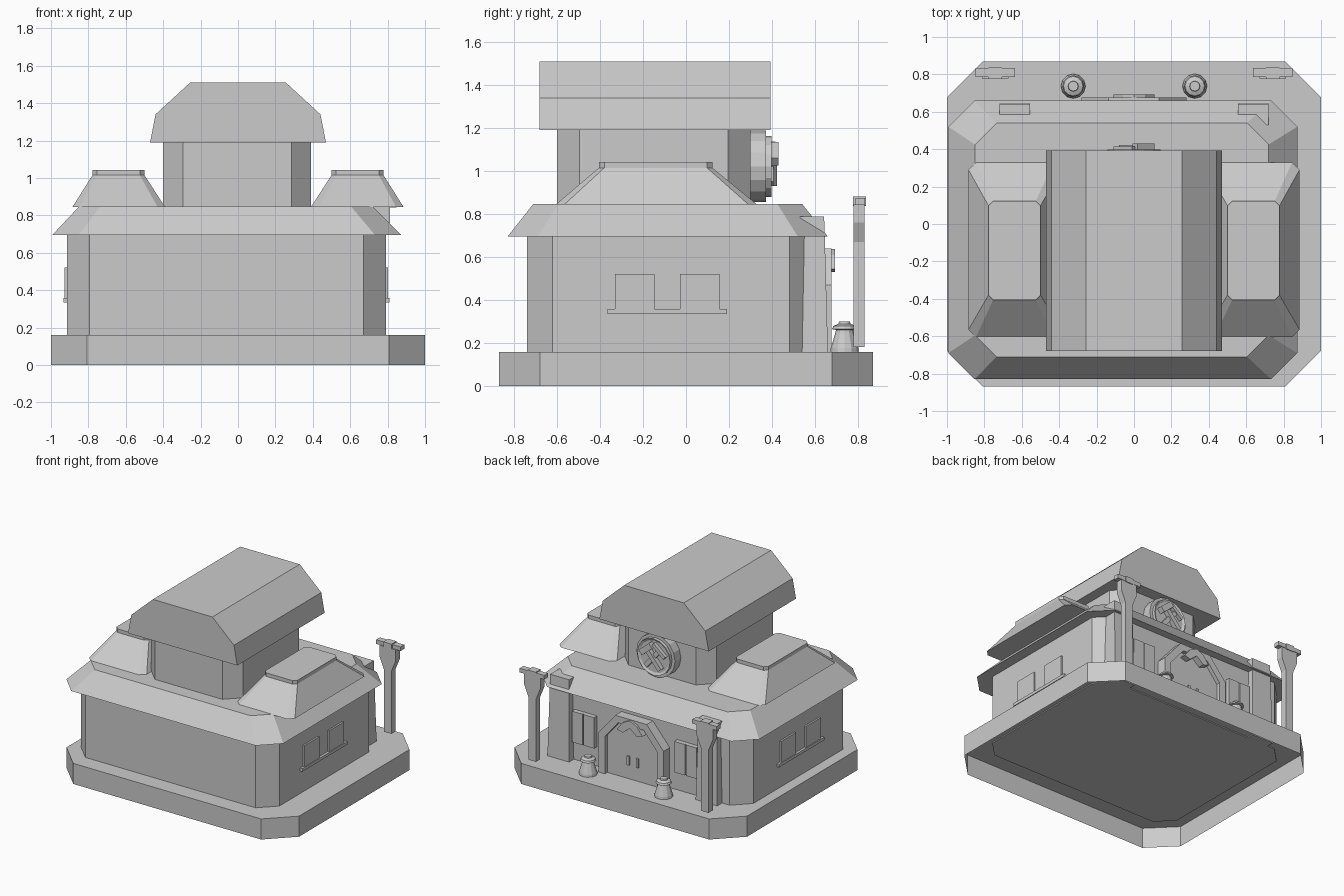
import bpy, bmesh, math
from mathutils import Matrix, Vector

cube = bpy.data.objects.get("Cube")
if cube:
    bpy.data.objects.remove(cube, do_unlink=True)

grey = bpy.data.materials.new("plain_grey")
grey.use_nodes = True
GREY = (0.6, 0.6, 0.6, 1)
grey.diffuse_color = GREY
grey.node_tree.nodes["Principled BSDF"].inputs["Base Color"].default_value = GREY


def finish(name, bm):
    bmesh.ops.recalc_face_normals(bm, faces=bm.faces)
    mesh = bpy.data.meshes.new(name)
    bm.to_mesh(mesh)
    bm.free()
    mesh.materials.append(grey)
    obj = bpy.data.objects.new(name, mesh)
    bpy.context.scene.collection.objects.link(obj)
    return obj


def loft(name, rings, open_bottom=False):
    """Skin a stack of equal-length point rings and cap the ends."""
    bm = bmesh.new()
    loops = [[bm.verts.new(p) for p in ring] for ring in rings]
    n = len(loops[0])
    for a, b in zip(loops, loops[1:]):
        for i in range(n):
            j = (i + 1) % n
            bm.faces.new((a[i], a[j], b[j], b[i]))
    if not open_bottom:
        bm.faces.new(loops[0])
    bm.faces.new(loops[-1])
    return finish(name, bm)


def octagon(x0, x1, y0, y1, c, z):
    """Rectangle with cut corners at height z."""
    return [(x0 + c, y0, z), (x1 - c, y0, z), (x1, y0 + c, z), (x1, y1 - c, z),
            (x1 - c, y1, z), (x0 + c, y1, z), (x0, y1 - c, z), (x0, y0 + c, z)]


def rect(x0, x1, y0, y1, z):
    return [(x0, y0, z), (x1, y0, z), (x1, y1, z), (x0, y1, z)]


def box(name, x0, x1, y0, y1, z0, z1):
    return loft(name, [rect(x0, x1, y0, y1, z0), rect(x0, x1, y0, y1, z1)])


def prism(name, profile, y0, y1):
    """Extrude an x-z outline along y."""
    return loft(name, [[(x, y, z) for x, z in profile] for y in (y0, y1)])


def mirrored(right_half):
    return right_half + [(-x, z) for x, z in reversed(right_half)]


def lathe(name, profile, x, y, sides):
    rings = [[(x + r * math.cos(math.tau * i / sides),
               y + r * math.sin(math.tau * i / sides), z) for i in range(sides)]
             for r, z in profile]
    return loft(name, rings)


# Hollow ground slab, main walls and hipped skirt roof
loft("ground_slab", [octagon(-1, 1, -0.87, 0.87, 0.192, z) for z in (0, 0.16)], open_bottom=True)
loft("main_walls", [octagon(-0.915, 0.79, -0.74, 0.6, 0.12, z) for z in (0.152, 0.7)])
loft("lower_roof", [octagon(-0.993, 0.873, -0.83, 0.66, 0.14, 0.695),
                    octagon(-0.85, 0.72, -0.71, 0.54, 0.115, 0.847)])

# Upper storey with its long faceted roof
loft("upper_walls", [octagon(-0.4, 0.39, -0.6, 0.3, 0.105, z) for z in (0.84, 1.2)])
prism("upper_roof", mirrored([(0.47, 1.19), (0.441, 1.34), (0.256, 1.51)]), -0.68, 0.393)

# Side roof lanterns
for s, side in ((1, "left"), (-1, "right")):
    lo, hi = sorted((s * 0.39, s * 0.885))
    top_lo, top_hi = sorted((s * 0.5, s * 0.778))
    loft(side + "_side_roof", [octagon(lo, hi, -0.605, 0.33, 0.04, 0.845),
                               octagon(top_lo, top_hi, -0.405, 0.123, 0.025, 1.015)])
    loft(side + "_side_roof_cap", [octagon(top_lo, top_hi, -0.405, 0.123, 0.025, z)
                                   for z in (1.015, 1.043)])

# Side windows on a shared sill
for wall, s, side in ((0.79, 1, "left"), (-0.915, -1, "right")):
    def plate(name, depth, y0, y1, z0, z1):
        a, b = sorted((wall - s * 0.01, wall + s * depth))
        box(side + name, a, b, y0, y1, z0, z1)
    plate("_window_sill", 0.019, -0.365, 0.19, 0.335, 0.358)
    plate("_window_front", 0.013, -0.33, -0.147, 0.356, 0.522)
    plate("_window_rear", 0.013, -0.028, 0.155, 0.356, 0.522)

# Details repeated on both halves of the rear
for s, side in ((1, "left"), (-1, "right")):
    def span(a, b):
        return sorted((s * a, s * b))
    # Tapered buttress that breaks through the eave
    loft(side + "_buttress", [rect(*span(0.545, 0.73), 0.53, 0.66, 0.152),
                              rect(*span(0.555, 0.72), 0.53, 0.645, 0.7),
                              rect(*span(0.555, 0.72), 0.53, 0.642, 0.79)])
    # Rear window made of two flat panels
    box(side + "_window_panel_inner", *span(0.345, 0.436), 0.59, 0.637, 0.31, 0.55)
    box(side + "_window_panel_outer", *span(0.444, 0.535), 0.59, 0.637, 0.31, 0.55)
    box(side + "_window_mullion", *span(0.43, 0.45), 0.59, 0.628, 0.31, 0.55)
    # Post with flared head and crossbar
    c = s * 0.742
    prism(side + "_post", [(c + x, z) for x, z in mirrored(
        [(0.033, 0.183), (0.033, 0.67), (0.07, 0.76), (0.07, 0.845)])], 0.778, 0.83)
    box(side + "_post_crossbar", c - 0.105, c + 0.105, 0.787, 0.833, 0.843, 0.875)
    box(side + "_post_cap", c - 0.035, c + 0.035, 0.776, 0.836, 0.838, 0.882)
    # Garden lamp
    lathe(side + "_lamp", [(0.066, 0.16), (0.064, 0.178), (0.042, 0.25), (0.04, 0.262),
                           (0.058, 0.265), (0.052, 0.28), (0.028, 0.29), (0.026, 0.3)],
          s * 0.325, 0.737, 12)
    # Door handle
    box(side + "_door_handle", *span(0.03, 0.048), 0.64, 0.66, 0.27, 0.34)

# Arched doorway
outer = [(0.28, 0.16), (0.28, 0.47), (0.135, 0.64)]
inner = [(0.225, 0.16), (0.225, 0.45), (0.11, 0.588)]
prism("door_frame", mirrored(outer) + [(x, z) for x, z in reversed(mirrored(inner))], 0.59, 0.676)
prism("door", mirrored(inner), 0.59, 0.645)
prism("door_keystone", [(-0.11, 0.545), (-0.06, 0.53), (0, 0.58), (0.06, 0.53), (0.11, 0.545),
                        (0.06, 0.61), (0, 0.638), (-0.06, 0.61)], 0.64, 0.692)

# Round plaque with raised rim
EMBLEM_Z = 1.022


def disc(name, r, y0, y1, rim=0):
    ring = [(r * math.cos(math.tau * i / 16), EMBLEM_Z + r * math.sin(math.tau * i / 16))
            for i in range(16)]
    obj = prism(name, ring, y0, y1)
    if rim:
        bm = bmesh.new()
        bm.from_mesh(obj.data)
        cap = [f for f in bm.faces if f.normal.y > 0.9]
        bmesh.ops.inset_region(bm, faces=cap, thickness=rim, depth=0)
        bmesh.ops.translate(bm, verts=cap[0].verts, vec=(0, -0.01, 0))
        bm.to_mesh(obj.data)
        bm.free()


disc("plaque", 0.166, 0.29, 0.372)
disc("plaque_rim", 0.142, 0.36, 0.397, 0.018)


# Crossed tools on the plaque
def tool_bar(name, u0, u1, v0, v1, y1, angle):
    obj = box(name, u0, u1, 0.37, y1, v0, v1)
    obj.data.transform(Matrix.Translation(Vector((0, 0, EMBLEM_Z)))
                       @ Matrix.Rotation(math.radians(angle), 4, "Y"))


for tag, angle, y1 in (("hammer", 40, 0.43), ("pick", -40, 0.415)):
    tool_bar(tag + "_handle", -0.017, 0.017, -0.105, 0.08, y1 - 0.008, angle)
tool_bar("hammer_head", -0.058, 0.058, 0.055, 0.1, 0.43, 40)
tool_bar("pick_head", -0.065, 0.065, 0.068, 0.095, 0.415, -40)
